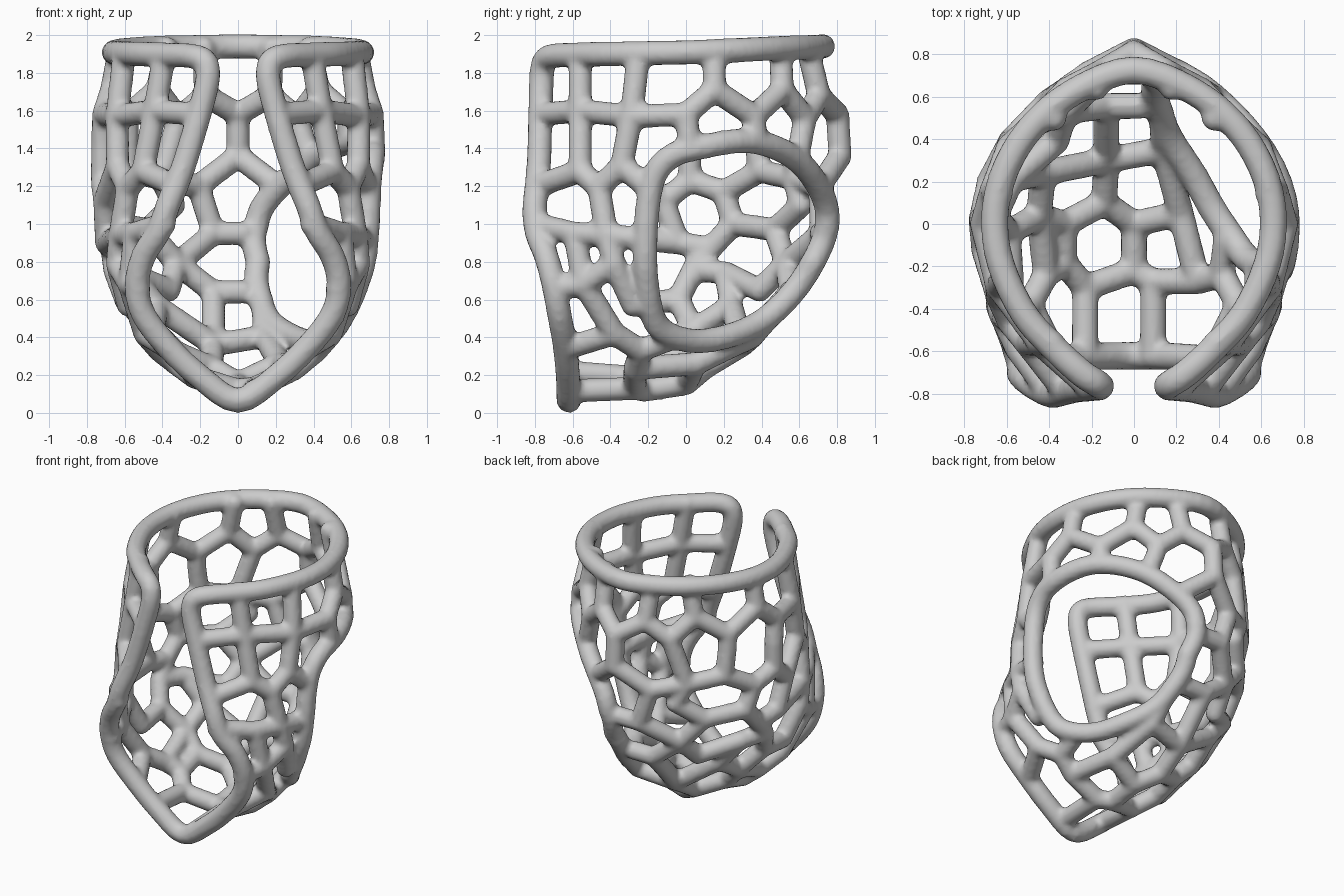
import bpy, bmesh
from math import sqrt
from mathutils import Vector, Matrix

if "Cube" in bpy.data.objects:
    bpy.data.objects.remove(bpy.data.objects["Cube"])

STRUT, RIM = 0.063, 0.066
POW = .85                      # roundness of the back of each slice

# Horizontal slices of the shell: z, half width, y of widest, back y, front y, front x
SLICES = [(.06, .02, -.60, -.58, -.62, .0), (.15, .17, -.40, .0, -.62, .15),
          (.25, .33, -.30, .25, -.63, .27), (.40, .49, -.25, .43, -.65, .42),
          (.60, .60, -.12, .59, -.69, .53), (.80, .68, -.05, .72, -.74, .51),
          (1.0, .71, .0, .79, -.80, .39), (1.3, .72, .0, .82, -.78, .29),
          (1.6, .71, .0, .80, -.77, .20), (1.93, .65, .0, .73, -.76, .16)]


def section(z):
    for a, b in zip(SLICES, SLICES[1:]):
        if z <= b[0] or b is SLICES[-1]:
            t = max(0, min(1, (z - a[0]) / (b[0] - a[0])))
            return [p + (q - p) * t for p, q in zip(a, b)][1:]


def width(y, z):
    w, yc, yb, yf, xf = section(z)
    if y > yc:
        return w * max(0, 1 - ((y - yc) / (yb - yc)) ** 2) ** POW
    return w - (w - xf) * min(1, (yc - y) / (yc - yf)) ** 2


def side_pt(y, z, s):
    return Vector((s * width(y, z), y, z))


def back_pt(x, z):
    w, yc, yb, _, _ = section(z)
    return Vector((x, yc + (yb - yc) * sqrt(max(0, 1 - (abs(x) / w) ** (1 / POW))), z))


def floor_pt(x, y):
    z = .06
    while width(y, z) < max(abs(x), .01) and z < 1:
        z += .005
    return Vector((x, y, z))


def spline(pts, n):
    out, m = [], len(pts)
    for i in range(m):
        a, b, c, d = (pts[(i + k) % m] for k in (-1, 0, 1, 2))
        for j in range(n):
            t = j / n
            out.append(.5 * (2 * b + (c - a) * t + (2 * a - 5 * b + 4 * c - d) * t * t
                             + (3 * b - a - 3 * c + d) * t ** 3))
    return out


# Unit cylinder and ball, copied for every tube
def template(make, **kw):
    b = bmesh.new()
    make(b, **kw)
    b.verts.index_update()
    out = [v.co.copy() for v in b.verts], [[v.index for v in f.verts] for f in b.faces]
    b.free()
    return out


CYL = template(bmesh.ops.create_cone, cap_ends=True, segments=14, radius1=1, radius2=1, depth=1)
BALL = template(bmesh.ops.create_icosphere, subdivisions=2, radius=1.03)
verts, faces = [], []


def stamp(shape, m):
    k = len(verts)
    verts.extend(m @ v for v in shape[0])
    faces.extend([i + k for i in f] for f in shape[1])


def tube(a, b, r):
    d = b - a
    if d.length > 1e-4:
        stamp(CYL, Matrix.Translation((a + b) / 2) @ d.to_track_quat('Z', 'Y').to_matrix().to_4x4()
              @ Matrix.Diagonal((r, r, d.length, 1)))
    for p in (a, b):
        stamp(BALL, Matrix.Translation(p) @ Matrix.Scale(r, 4))


def loop(pts, r):
    for a, b in zip(pts, pts[1:] + pts[:1]):
        tube(a, b, r)


# Main rim: front opening and top edge, mirrored
half = [(.2, -.625, .19), (.37, -.64, .35), (.5, -.67, .52), (.535, -.70, .68), (.5, -.74, .83),
        (.42, -.79, .96), (.37, -.80, 1.1), (.29, -.78, 1.3), (.2, -.77, 1.6), (.16, -.765, 1.77),
        (.175, -.75, 1.86), (.25, -.70, 1.89), (.38, -.58, 1.895), (.52, -.42, 1.9),
        (.63, -.18, 1.905), (.655, .05, 1.91), (.6, .27, 1.92), (.47, .47, 1.93), (.27, .63, 1.935)]
half = [Vector(p) for p in half]
rim = [Vector((0, -.62, .065))] + half + [Vector((0, .725, 1.94))]
rim += [Vector((-p.x, p.y, p.z)) for p in reversed(half)]
loop(spline(rim, 4), RIM)

# Oval side hole on +x
hole_yz = [(.05, 1.40), (.33, 1.44), (.56, 1.36), (.70, 1.2), (.75, 1.03), (.70, .85), (.56, .63),
           (.36, .46), (.08, .38), (-.13, .44), (-.2, .62), (-.215, .92), (-.18, 1.22), (-.09, 1.35)]
hole = spline([Vector((y, z, 0)) for y, z in hole_yz], 4)
loop([side_pt(p.x, p.y, 1) for p in hole], RIM)


def in_hole(p):
    if p.x < .03:
        return False
    inside = False
    for a, b in zip(hole, hole[1:] + hole[:1]):
        if (a.y > p.z) != (b.y > p.z) and p.y < a.x + (p.z - a.y) * (b.x - a.x) / (b.y - a.y):
            inside = not inside
    return inside


def strut(a, b):
    run = []
    for i in range(21):
        p = a.lerp(b, i / 20)
        hit = in_hole(p)
        if not hit:
            run.append(p)
        if (hit or i == 20) and run:
            if len(run) > 1:
                tube(run[0], run[-1], STRUT)
            run = []


# Lattice joints seen from the side (y, z)
side = {0: (-.56, 1.9), 1: (-.56, 1.6), 2: (-.56, 1.28), 3: (-.25, 1.9), 4: (-.29, 1.57),
        5: (-.34, 1.31), 6: (.15, 1.91), 7: (.15, 1.71), 8: (.0, 1.58), 9: (.36, 1.57),
        10: (.5, 1.93), 11: (.51, 1.71), 12: (.02, 1.42), 13: (.37, 1.44), 14: (-.77, 1.58),
        15: (-.79, 1.2), 16: (-.8, 1.0), 17: (-.7, .66), 18: (-.64, .34), 19: (-.46, 1.19),
        20: (-.42, .94), 21: (-.59, .95), 22: (-.54, .68), 23: (-.38, .79), 24: (-.28, .57),
        25: (-.38, .42), 27: (-.24, .33), 29: (.02, 1.23), 30: (.2, 1.17), 31: (.25, 1.0),
        32: (.13, .87), 33: (-.04, .9), 34: (-.12, 1.12), 35: (.39, 1.28), 36: (.57, 1.24),
        37: (.61, 1.1), 38: (.47, .97), 40: (.21, .74), 41: (.39, .65), 42: (.53, .79),
        43: (.04, .76), 44: (-.04, .6), 45: (.04, .44), 46: (.63, 1.56)}
chains = ["0 1 2 19 5", "14 1 4 8 7 9 11 10", "15 2", "3 4 5 34", "6 7", "8 12 29", "9 13 35",
          "19 20 21 16", "21 22 17", "20 23 22 25 18", "23 24 44", "25 27 45", "20 33",
          "29 30 31 32 33 34 29", "30 35 36 37 38 31", "38 42 41 40 43 32", "43 44 45",
          "11 46 36"]
# Joints seen from the back (x, z), shared by both halves
back = {'a': (0, 1.58), 'b': (0, 1.36), 'c': (.21, 1.2), 'd': (.13, .95), 'e': (.13, .64),
        'f': (.17, 1.68), 't': (.18, 1.93)}
chains += ["46 f a b c 36", "f t", "c d 42 e"]
nodes = {}
for s in (1, -1):
    n = {str(k): side_pt(y, z, s) for k, (y, z) in side.items()}
    n.update({k: back_pt(s * x, z) for k, (x, z) in back.items()})
    nodes[s] = n
    for c in chains:
        c = c.split()
        for p, q in zip(c, c[1:]):
            strut(n[p], n[q])
for k in 'de':
    strut(nodes[1][k], nodes[-1][k])

# Underside lattice seen from above (x, y)
floor = {'f0': (0, 0), 'f1': (-.23, -.62), 'f2': (-.23, -.3), 'f3': (0, -.22), 'f4': (.09, -.62),
         'f5': (.09, -.27), 'f6': (-.33, -.18), 'f7': (-.33, 0), 'f8': (-.13, .3), 'f9': (.14, .35),
         'g': (-.14, .1), 'h': (.22, .05), 'k': (.3, -.27), 'p': (-.43, .24)}
n = {k: floor_pt(*v) for k, v in floor.items()}
n.update({'L' + k: v for k, v in nodes[-1].items()})
n.update({'R' + k: v for k, v in nodes[1].items()})
for c in ["Le f8 f9 Re", "L40 p f8 g f0 h f9", "g f7 f6 f2 f1", "f2 f3 f0", "f3 f5 f4",
          "f5 k h", "k R27", "f6 L27", "f7 L45 p"]:
    c = c.split()
    for p, q in zip(c, c[1:]):
        strut(n[p], n[q])

# Fuse all tubes into one smooth shell
mesh = bpy.data.meshes.new("lattice_shell")
mesh.from_pydata(verts, [], faces)
shell = bpy.data.objects.new("lattice_shell", mesh)
bpy.context.collection.objects.link(shell)
fuse = shell.modifiers.new("fuse", 'REMESH')
fuse.mode = 'VOXEL'
fuse.voxel_size = 0.018
fuse.use_smooth_shade = True
relax = shell.modifiers.new("relax", 'SMOOTH')
relax.factor = 0.5
relax.iterations = 3
